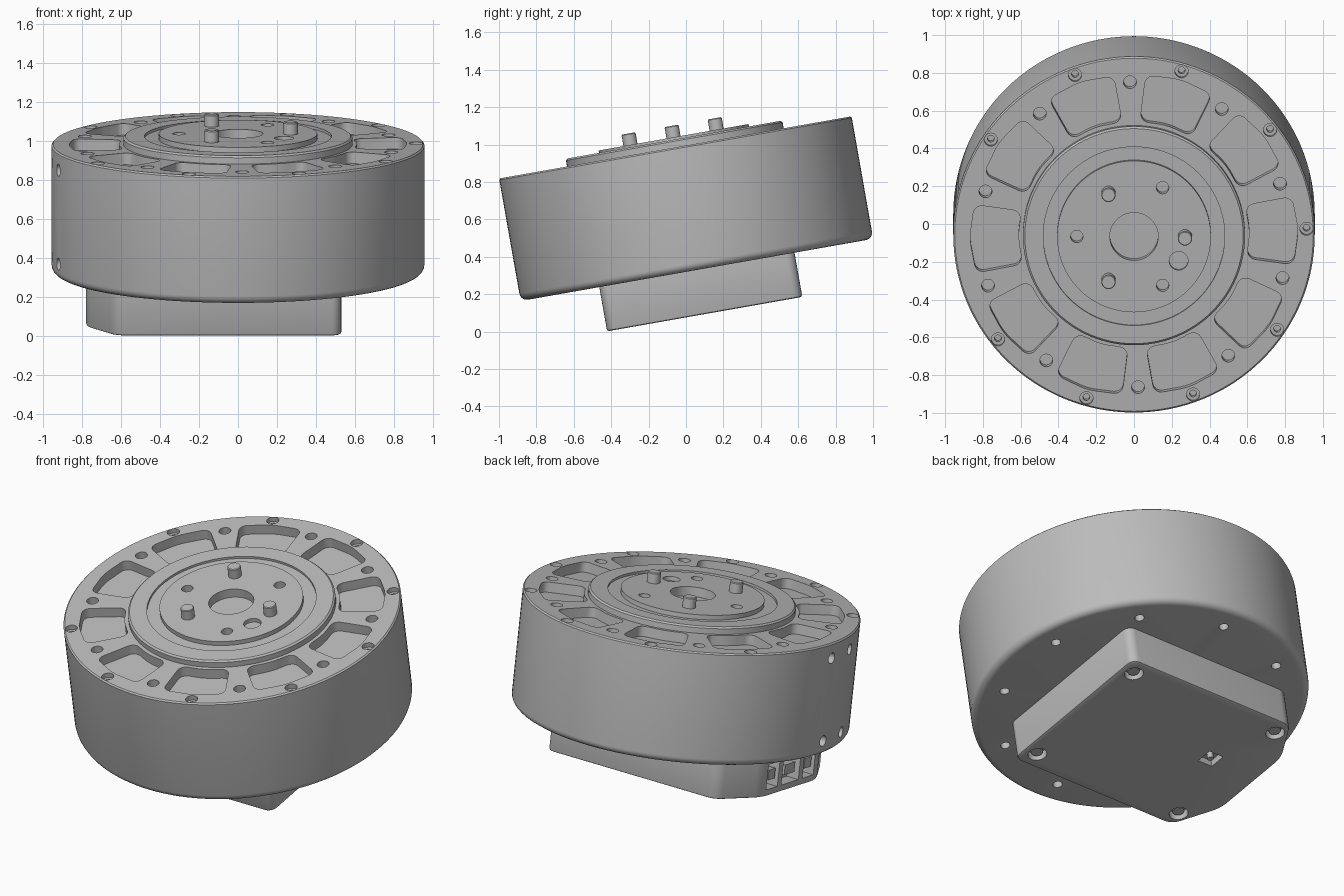
import bpy, bmesh
from math import radians, cos, sin, pi
from mathutils import Matrix, Vector

cube = bpy.data.objects.get("Cube")
if cube:
    bpy.data.objects.remove(cube)

# One painted metal colour
metal = bpy.data.materials.new("mid_grey_metal")
metal.use_nodes = True
grey = (0.5, 0.5, 0.5, 1)
metal.diffuse_color = grey
metal.node_tree.nodes["Principled BSDF"].inputs["Base Color"].default_value = grey

# The whole unit leans; local z = 0 is the top face of the housing
LEAN = Matrix.Translation((0, -0.057, 0.985)) @ Matrix.Rotation(radians(10), 4, 'X')


def add_to(bm, part, matrix=Matrix()):
    """Merge a finished piece into a larger mesh."""
    bmesh.ops.recalc_face_normals(part, faces=part.faces)
    part.transform(matrix)
    mesh = bpy.data.meshes.new("piece")
    part.to_mesh(mesh)
    part.free()
    bm.from_mesh(mesh)
    bpy.data.meshes.remove(mesh)


def lathe(bm, profile, matrix=Matrix(), steps=24):
    """Revolve (radius, z) points that start and end on the axis."""
    part = bmesh.new()
    verts = [part.verts.new((r, 0, z)) for r, z in profile]
    edges = [part.edges.new(pair) for pair in zip(verts, verts[1:])]
    bmesh.ops.spin(part, geom=verts + edges, cent=(0, 0, 0), axis=(0, 0, 1),
                   angle=2 * pi, steps=steps, use_merge=True)
    bmesh.ops.remove_doubles(part, verts=part.verts, dist=1e-5)
    add_to(bm, part, matrix)


def rod(bm, r, z0, z1, matrix=Matrix()):
    lathe(bm, [(0, z0), (r, z0), (r, z1), (0, z1)], matrix)


def prism(bm, points, z0, z1, rounding, edge=0):
    """Extrude a plan outline with rounded corners and an optional soft end."""
    part = bmesh.new()
    part.faces.new([part.verts.new((x, y, z0)) for x, y in points])
    bmesh.ops.bevel(part, geom=part.verts[:], offset=rounding, segments=5,
                    profile=0.5, affect='VERTICES')
    out = bmesh.ops.extrude_face_region(part, geom=part.faces[:])
    end = [v for v in out["geom"] if isinstance(v, bmesh.types.BMVert)]
    bmesh.ops.translate(part, verts=end, vec=(0, 0, z1 - z0))
    if edge:
        rim = [e for e in part.edges if all(abs(v.co.z - z1) < 1e-5 for v in e.verts)]
        bmesh.ops.bevel(part, geom=rim, offset=edge, segments=2, profile=0.5,
                        affect='EDGES')
    add_to(bm, part)


def block(bm, centre, size):
    part = bmesh.new()
    bmesh.ops.create_cube(part, size=1)
    bmesh.ops.scale(part, vec=size, verts=part.verts)
    add_to(bm, part, Matrix.Translation(centre))


def polar(radius, degrees, z=0):
    a = radians(degrees)
    return Matrix.Translation((radius * cos(a), radius * sin(a), z))


def build(name, bm, cutter=None):
    mesh = bpy.data.meshes.new(name)
    bm.to_mesh(mesh)
    bm.free()
    obj = bpy.data.objects.new(name, mesh)
    bpy.context.scene.collection.objects.link(obj)
    obj.matrix_world = LEAN
    mesh.materials.append(metal)
    bpy.context.view_layer.update()
    if cutter:
        tool = build(name + "_cutter", cutter)
        tool.hide_render = True
        mod = obj.modifiers.new("cuts", 'BOOLEAN')
        mod.operation, mod.solver, mod.object = 'DIFFERENCE', 'EXACT', tool
        bpy.context.view_layer.objects.active = obj
        bpy.ops.object.modifier_apply(modifier=mod.name)
        bpy.data.objects.remove(tool)
    bpy.ops.object.select_all(action='DESELECT')
    obj.select_set(True)
    bpy.context.view_layer.objects.active = obj
    bpy.ops.object.shade_smooth_by_angle(angle=radians(30))
    return obj


# Housing drum
R, H = 0.957, 0.665
fillet = [(R - 0.04 + 0.04 * sin(radians(a)), -H + 0.04 - 0.04 * cos(radians(a)))
          for a in range(0, 91, 18)]
housing = bmesh.new()
lathe(housing, [(0, -H)] + fillet + [(R, -0.008), (R - 0.008, 0), (0, 0)], steps=128)
cuts = bmesh.new()
for k in range(10):
    # Weight-saving pockets with rounded corners
    mid = 1.5 + 36 * k
    outline = [(0.61, -13.5), (0.86, -12.3), (0.87, 0),
               (0.86, 12.3), (0.61, 13.5), (0.615, 0)]
    corners = [polar(r, mid + a).translation.xy for r, a in outline]
    prism(cuts, corners, 0.05, -0.06, 0.045)
    # Plain holes between the pockets
    rod(cuts, 0.034, -0.06, 0.05, polar(0.82, mid + 18))
    # Counterbored rim screws, absent beside the cable side
    if k != 5:
        lathe(cuts, [(0, -0.07), (0.018, -0.07), (0.018, -0.03), (0.035, -0.03),
                     (0.035, 0.05), (0, 0.05)], polar(0.914, 2 + 36 * k))
    # Underside holes, absent beneath the cover
    if k not in (4, 5):
        rod(cuts, 0.027, -0.05, 0.05, polar(0.81, 14 + 36 * k, -H))
# Side holes by the cable side
for angle in (181.5, 195.5):
    for z in (-0.09, -0.58):
        turn = Matrix.Rotation(radians(angle), 4, 'Z') @ Matrix.Rotation(pi / 2, 4, 'Y')
        rod(cuts, 0.032, -0.05, 0.05, polar(R, angle, z) @ turn)
build("housing", housing, cuts)

# Output hub: raised ring, groove, inner disc and centre bore
hub = bmesh.new()
lathe(hub, [(0, -0.04), (0.588, -0.04), (0.588, 0.033), (0.578, 0.042), (0.48, 0.042),
            (0.48, 0.028), (0.407, 0.028), (0.407, 0.055), (0.128, 0.055),
            (0.128, 0.0), (0, 0.0)], steps=96)
cuts = bmesh.new()
for angle in (60, 180, 300):
    rod(cuts, 0.033, 0.0, 0.1, polar(0.303, angle))
rod(cuts, 0.05, 0.03, 0.1, polar(0.27, -29))
build("output_hub", hub, cuts)

# Drive pins
pins = bmesh.new()
for angle in (0, 120, 240):
    lathe(pins, [(0, 0.03), (0.038, 0.03), (0.038, 0.112), (0.034, 0.117), (0, 0.117)],
          polar(0.27, angle))
build("drive_pins", pins)

# Rear electronics cover, narrowed towards the cable side
BASE = -0.905
half = [(0.53, 0.53), (-0.63, 0.53), (-0.78, 0.27)]
cover = bmesh.new()
prism(cover, half + [(x, -y) for x, y in reversed(half)], -0.655, BASE, 0.05, 0.012)
cuts = bmesh.new()
screws = [(x, y) for x in (0.44, -0.6) for y in (0.43, -0.43)]
for x, y in screws:
    rod(cuts, 0.054, -0.05, 0.05, Matrix.Translation((x, y, BASE)))
block(cuts, (-0.435, 0.055, BASE), (0.1, 0.1, 0.08))
sockets = [(-0.18, 0.11), (0, 0.17), (0.18, 0.11)]
for y, width in sockets:
    block(cuts, (-0.78, y, -0.79), (0.16, width, 0.15))
build("rear_cover", cover, cuts)

# Cover screws, socket cores and indicator stud
screw_heads = bmesh.new()
for x, y in screws:
    rod(screw_heads, 0.034, 0.015, 0.06, Matrix.Translation((x, y, BASE)))
build("cover_screws", screw_heads)
cores = bmesh.new()
for y, width in sockets:
    block(cores, (-0.735, y, -0.785), (0.07, width * 0.6, 0.06))
build("socket_cores", cores)
stud = bmesh.new()
rod(stud, 0.018, 0.0, 0.05, Matrix.Translation((-0.435, 0.055, BASE)))
build("indicator_stud", stud)
